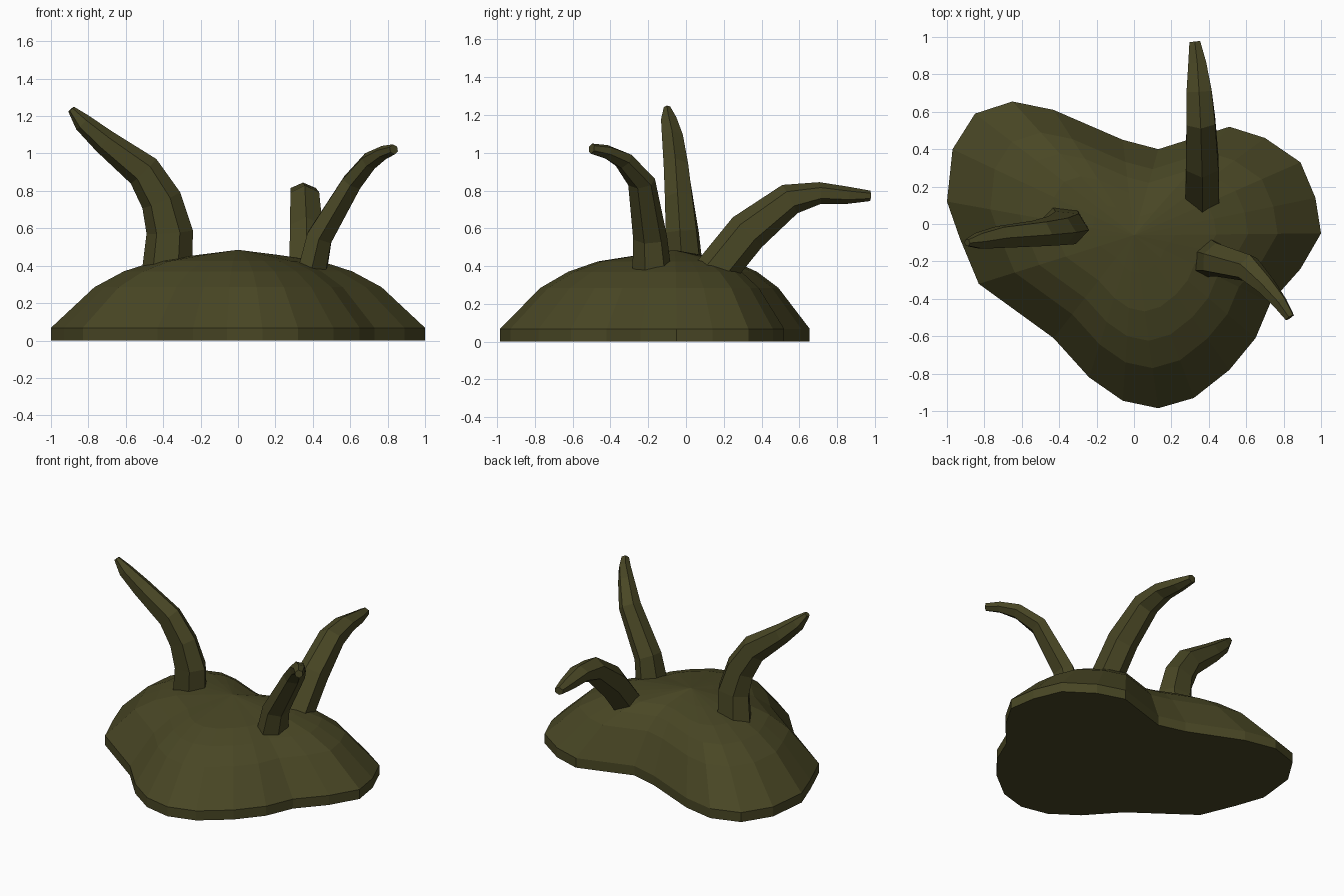
import bpy, bmesh, math
from mathutils import Vector

if "Cube" in bpy.data.objects:
    bpy.data.objects.remove(bpy.data.objects["Cube"])

olive = bpy.data.materials.new("dark olive")
olive.diffuse_color = (0.066, 0.062, 0.018, 1)
olive.use_nodes = True
olive.node_tree.nodes["Principled BSDF"].inputs["Base Color"].default_value = olive.diffuse_color


def loft(name, rings, apex=None):
    """Skin a list of vertex rings and close both ends."""
    bm = bmesh.new()
    loops = [[bm.verts.new(p) for p in r] for r in rings]
    n = len(loops[0])
    for a, b in zip(loops, loops[1:]):
        for i in range(n):
            j = (i + 1) % n
            bm.faces.new((a[i], a[j], b[j], b[i]))
    bm.faces.new(loops[0][::-1])
    if apex:
        tip = bm.verts.new(apex)
        for i in range(n):
            bm.faces.new((loops[-1][i], loops[-1][(i + 1) % n], tip))
    else:
        bm.faces.new(loops[-1])
    bmesh.ops.recalc_face_normals(bm, faces=bm.faces)
    me = bpy.data.meshes.new(name)
    bm.to_mesh(me)
    bm.free()
    me.materials.append(olive)
    ob = bpy.data.objects.new(name, me)
    bpy.context.collection.objects.link(ob)
    return ob


# Lobed mound: outline shrunk towards the middle as it rises
outline = [(1, -.05), (.97, .14), (.89, .33), (.70, .46), (.51, .52), (.32, .46),
           (.13, .40), (-.06, .45), (-.43, .61), (-.65, .655), (-.85, .59),
           (-.97, .40), (-1, .12), (-.93, -.08), (-.83, -.32), (-.43, -.61),
           (-.24, -.82), (-.06, -.945), (.13, -.985), (.32, -.93), (.51, -.78),
           (.65, -.61), (.73, -.42), (.89, -.24)]
cx, cy = 0, -.06
levels = [(1, 0), (1, .068), (.768, .285), (.61, .37), (.44, .425), (.22, .457)]
loft("mound", [[(cx + (x - cx) * s, cy + (y - cy) * s, z) for x, y in outline]
               for s, z in levels], apex=(cx, cy, .485))


def tentacle(name, side, sections, sides=6):
    """Sections: centre x, y, z, thickness in the bend plane, width across it."""
    side = Vector(side).normalized()
    pts = [Vector(s[:3]) for s in sections]
    rings = []
    for k, s in enumerate(sections):
        t = (pts[min(k + 1, len(pts) - 1)] - pts[max(k - 1, 0)]).normalized()
        u = side.cross(t).normalized()
        v = t.cross(u)
        rings.append([pts[k] + u * math.cos(a) * s[3] / 2 + v * math.sin(a) * s[4] / 1.8
                      for a in (2 * math.pi * i / sides for i in range(sides))])
    loft(name, rings)


tentacle("left_tentacle", (.1, 1, 0), [
    (-.38, -.005, .36, .27, .19), (-.365, -.02, .58, .25, .17),
    (-.41, -.035, .75, .22, .15), (-.505, -.05, .905, .19, .135),
    (-.715, -.07, 1.065, .135, .115), (-.83, -.09, 1.165, .10, .085),
    (-.892, -.1, 1.237, .04, .035)])

tentacle("front_right_tentacle", (.45, .9, 0), [
    (.395, -.18, .36, .16, .20), (.435, -.19, .55, .15, .17),
    (.61, -.235, .845, .115, .14), (.705, -.33, .96, .10, .10),
    (.78, -.42, 1.005, .075, .075), (.833, -.50, 1.022, .055, .05)])

tentacle("back_tentacle", (1, 0, 0), [
    (.365, .13, .34, .22, .19), (.365, .325, .58, .22, .18),
    (.357, .55, .755, .17, .16), (.348, .71, .787, .115, .14),
    (.338, .86, .775, .09, .10), (.325, .975, .772, .055, .06)])
